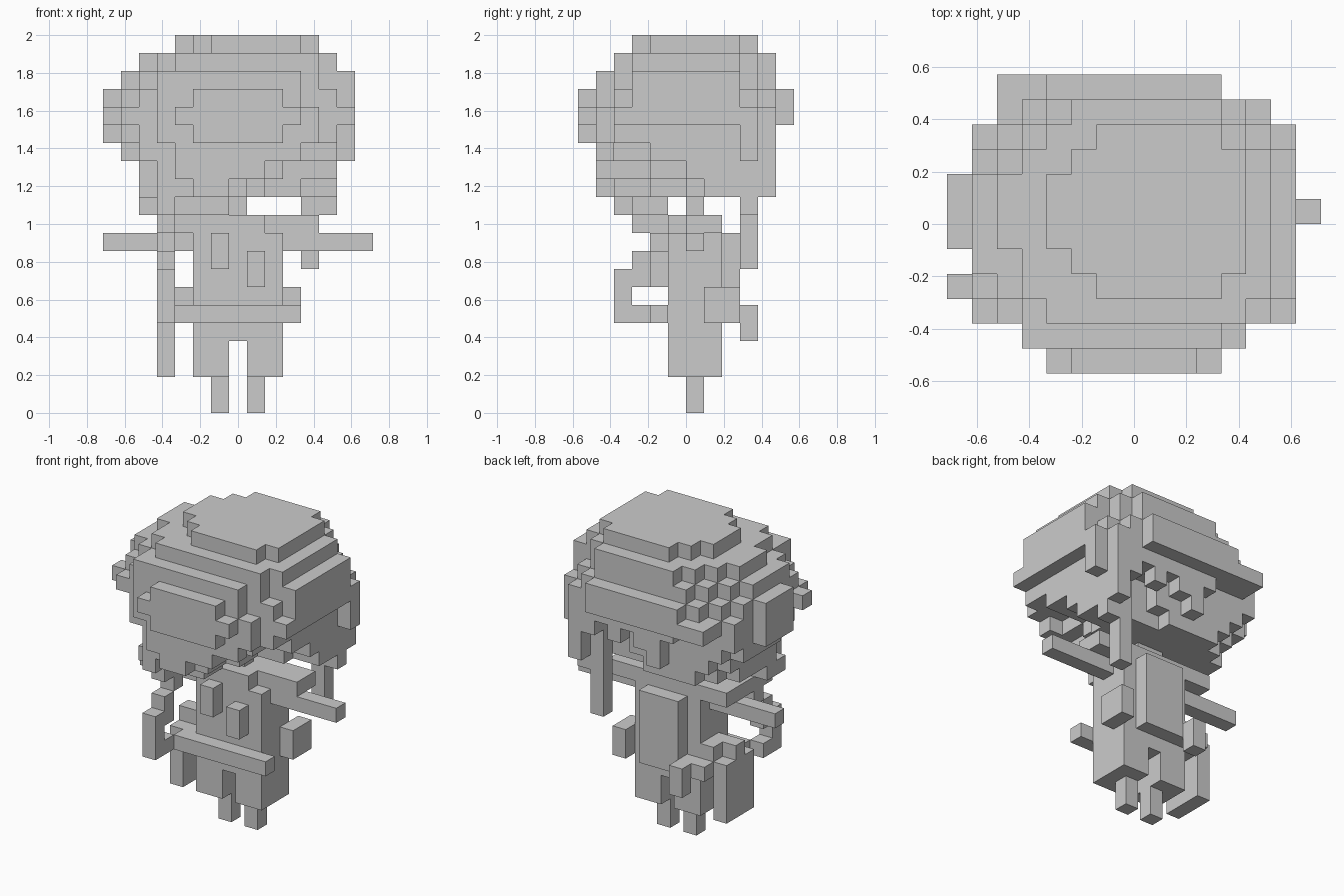
import bpy, bmesh, math

if "Cube" in bpy.data.objects:
    bpy.data.objects.remove(bpy.data.objects["Cube"])

U = 2 / 21  # edge of one cube; the grid is 15 x 12 x 21 cubes

grey = bpy.data.materials.new("plain grey")
grey.diffuse_color = (0.6, 0.6, 0.6, 1)
grey.use_nodes = True
grey.node_tree.nodes["Principled BSDF"].inputs["Base Color"].default_value = grey.diffuse_color


def build(name, boxes):
    """Join boxes (first and last cube in x, y, z) into one blocky shell."""
    cells = set()
    for x0, x1, y0, y1, z0, z1 in boxes:
        cells |= {(x, y, z) for x in range(x0, x1 + 1)
                  for y in range(y0, y1 + 1) for z in range(z0, z1 + 1)}
    bm = bmesh.new()
    verts = {}

    def vert(p):
        if p not in verts:
            verts[p] = bm.verts.new(((p[0] - 7.5) * U, (p[1] - 6) * U, p[2] * U))
        return verts[p]

    # only faces with no neighbouring cube
    for c in sorted(cells):
        for axis in range(3):
            for side in (0, 1):
                n = list(c)
                n[axis] += 2 * side - 1
                if tuple(n) in cells:
                    continue
                a, b = (axis + 1) % 3, (axis + 2) % 3
                quad = []
                for da, db in ((0, 0), (1, 0), (1, 1), (0, 1)):
                    p = list(c)
                    p[axis] += side
                    p[a] += da
                    p[b] += db
                    quad.append(vert(tuple(p)))
                bm.faces.new(quad if side else quad[::-1])
    mesh = bpy.data.meshes.new(name)
    bm.to_mesh(mesh)
    bm.free()
    mesh.materials.append(grey)
    obj = bpy.data.objects.new(name, mesh)
    bpy.context.collection.objects.link(obj)


def layer(z, *rects):
    return [(*r, z, z) for r in rects]


# Head: crown layers step outwards from the top
build("crown", layer(20, (6, 10, 3, 9), (5, 11, 4, 8), (4, 11, 5, 7))
      + layer(19, (5, 10, 2, 10), (4, 11, 2, 9), (3, 12, 3, 8), (2, 12, 5, 7))
      + layer(18, (3, 10, 1, 1), (4, 10, 2, 10), (3, 11, 2, 9), (2, 12, 3, 8),
              (2, 13, 3, 8), (1, 13, 4, 7)))

# Widest part of the head
build("head", layer(17, (3, 10, 1, 1), (3, 11, 2, 10), (2, 12, 2, 9), (1, 13, 3, 8))
      + layer(16, (3, 11, 1, 1), (2, 12, 2, 10), (1, 13, 2, 9))
      + layer(15, (3, 11, 1, 1), (2, 12, 2, 9), (1, 12, 4, 9)))

# Lower head: open at the front right, where the side steps back
build("lower_head", layer(14, (2, 9, 2, 8), (2, 12, 4, 8), (1, 12, 5, 8), (2, 8, 9, 9),
                          (11, 12, 9, 9))
      + layer(13, (3, 8, 2, 8), (2, 12, 6, 8), (2, 9, 4, 8), (3, 8, 9, 9), (11, 12, 9, 9))
      + layer(12, (3, 7, 2, 7), (2, 12, 7, 7), (2, 8, 4, 7), (8, 10, 6, 6), (3, 12, 8, 8),
              (4, 7, 9, 9), (11, 12, 9, 9)))

# Hair fringe at the front, narrowing downwards
build("fringe", [(5, 9, 0, 0, 15, 17), (4, 10, 0, 0, 16, 16),
                 (4, 10, 1, 1, 14, 14), (4, 8, 1, 1, 13, 13), (5, 6, 1, 1, 12, 12),
                 (2, 4, 3, 4, 11, 11), (3, 3, 2, 2, 11, 11), (5, 6, 3, 4, 11, 11),
                 (2, 2, 4, 4, 11, 13)])

# Hair at the back with hanging tips
build("back_hair", [(4, 10, 11, 11, 17, 17), (2, 10, 11, 11, 16, 16),
                    (5, 10, 10, 10, 15, 15), (9, 9, 10, 10, 14, 14),
                    (6, 7, 10, 10, 14, 14), (6, 6, 10, 10, 13, 13),
                    (11, 12, 10, 10, 14, 15), (12, 12, 10, 10, 12, 13),
                    (13, 13, 9, 9, 14, 15)])
build("right_strand", [(12, 12, 9, 9, 11, 13), (11, 11, 9, 9, 8, 13)])
build("side_tufts", [(0, 0, 5, 7, 15, 17), (0, 0, 3, 3, 16, 16)])
build("left_strand", [(3, 3, 3, 3, 10, 10), (3, 3, 4, 4, 9, 10), (3, 3, 3, 3, 7, 8),
                      (3, 3, 2, 2, 5, 7), (3, 3, 3, 3, 5, 5)])

# Body
build("neck", [(6, 7, 6, 6, 11, 11)])
build("torso", [(3, 11, 6, 7, 10, 10), (3, 8, 5, 5, 10, 10), (5, 9, 5, 7, 4, 9)])
build("chest_details", [(6, 6, 4, 4, 8, 9), (8, 8, 4, 4, 7, 8)])
build("back_panel", [(6, 8, 8, 8, 5, 9)])
build("skirt", [(4, 10, 4, 4, 5, 5), (10, 10, 7, 7, 5, 6), (10, 10, 8, 8, 5, 6),
                (4, 4, 5, 7, 5, 5), (4, 4, 6, 7, 6, 6), (4, 5, 8, 8, 5, 5),
                (5, 5, 9, 9, 4, 5)])
build("side_bag", [(3, 3, 5, 7, 2, 5), (3, 3, 6, 6, 6, 6)])

# Limbs, mirrored in pairs
for side, arm, leg, thigh in (("left", (0, 4), 6, (5, 6)), ("right", (10, 14), 8, (8, 9))):
    build(side + "_arm", [(*arm, 6, 6, 9, 9)])
    build(side + "_thigh", [(*thigh, 5, 7, 2, 3)])
    build(side + "_foot", [(leg, leg, 6, 6, 0, 1)])
